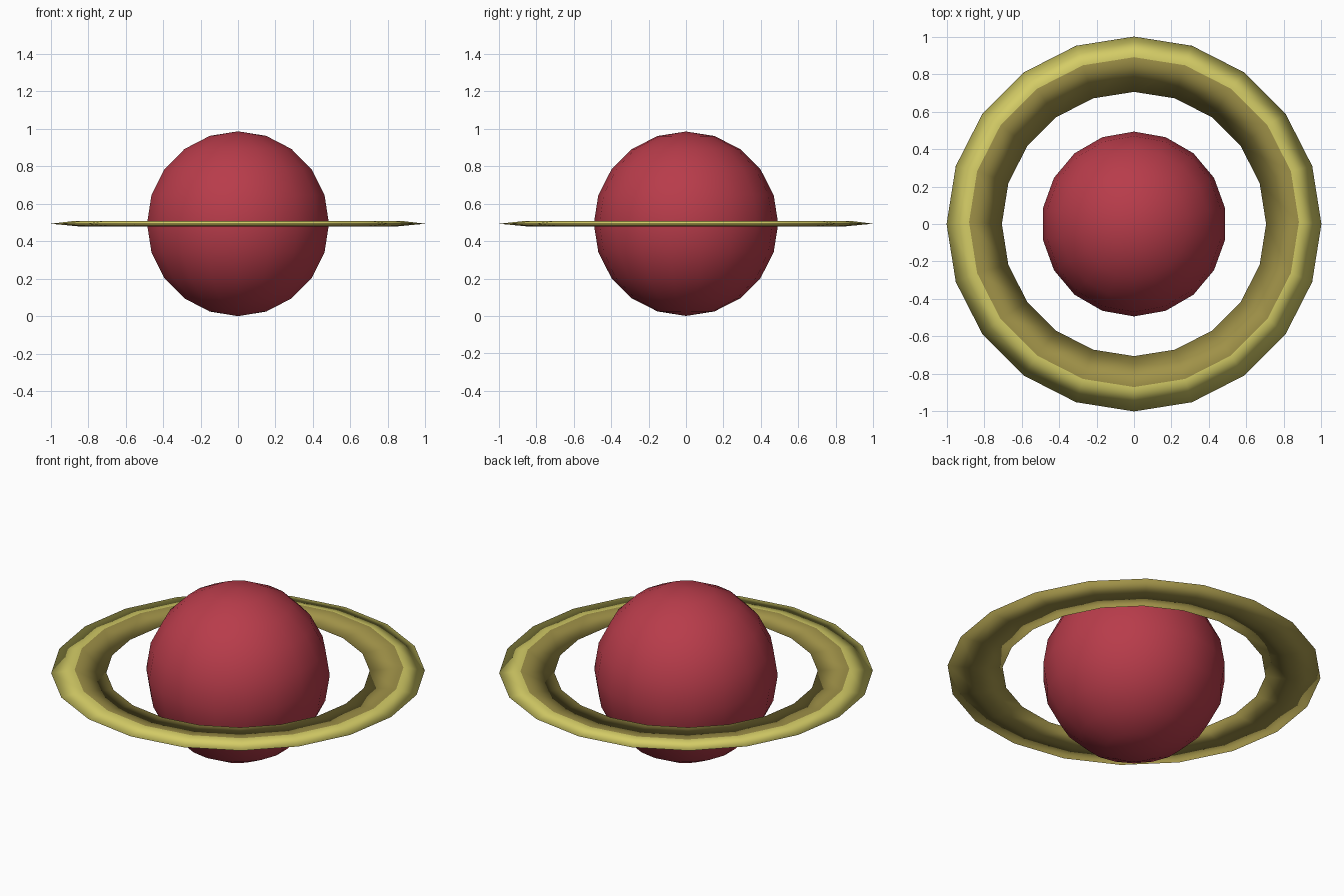
import bpy, bmesh, math

if "Cube" in bpy.data.objects:
    bpy.data.objects.remove(bpy.data.objects["Cube"])


def material(name, rgb):
    m = bpy.data.materials.new(name)
    m.diffuse_color = (*rgb, 1)
    m.use_nodes = True
    m.node_tree.nodes["Principled BSDF"].inputs["Base Color"].default_value = m.diffuse_color
    return m


red = material("planet red", (0.479, 0.045, 0.069))
yellow = material("ring yellow", (0.658, 0.604, 0.133))
olive = material("ring olive", (0.352, 0.287, 0.065))


def lathe(name, profile, segments, start, closed, mats, bands=None):
    """Spin (radius, z, y shift) points around z; bands gives a material per strip."""
    bm = bmesh.new()
    loops = []
    for r, z, dy in profile:
        loop = []
        for i in range(segments):
            a = start + 2 * math.pi * i / segments
            loop.append(bm.verts.new((r * math.cos(a), r * math.sin(a) + dy, z)))
        loops.append(loop)
    for k in range(len(loops) if closed else len(loops) - 1):
        lo, hi = loops[k], loops[(k + 1) % len(loops)]
        for i in range(segments):
            j = (i + 1) % segments
            f = bm.faces.new((lo[i], lo[j], hi[j], hi[i]))
            f.smooth = True
            f.material_index = bands[k] if bands else 0
    bmesh.ops.remove_doubles(bm, verts=bm.verts, dist=1e-5)
    bmesh.ops.recalc_face_normals(bm, faces=bm.faces)
    me = bpy.data.meshes.new(name)
    bm.to_mesh(me)
    bm.free()
    for m in mats:
        me.materials.append(m)
    ob = bpy.data.objects.new(name, me)
    bpy.context.collection.objects.link(ob)
    return ob


C = 0.493  # centre height and planet radius

# Planet: 18 sides, 10 rings
arc = [(C * math.sin(math.pi * k / 10), C - C * math.cos(math.pi * k / 10), 0)
       for k in range(11)]
lathe("planet", arc, 18, math.pi / 2, False, [red])

# Thin smooth ring: diamond section, yellow on the outer top band
section = [(0.705, C, 0), (0.852, C - 0.014, 0), (1.0, C, 0), (0.88, C + 0.014, 0.01)]
lathe("planet_ring", section, 20, 0, True, [olive, yellow], [0, 0, 1, 0])
